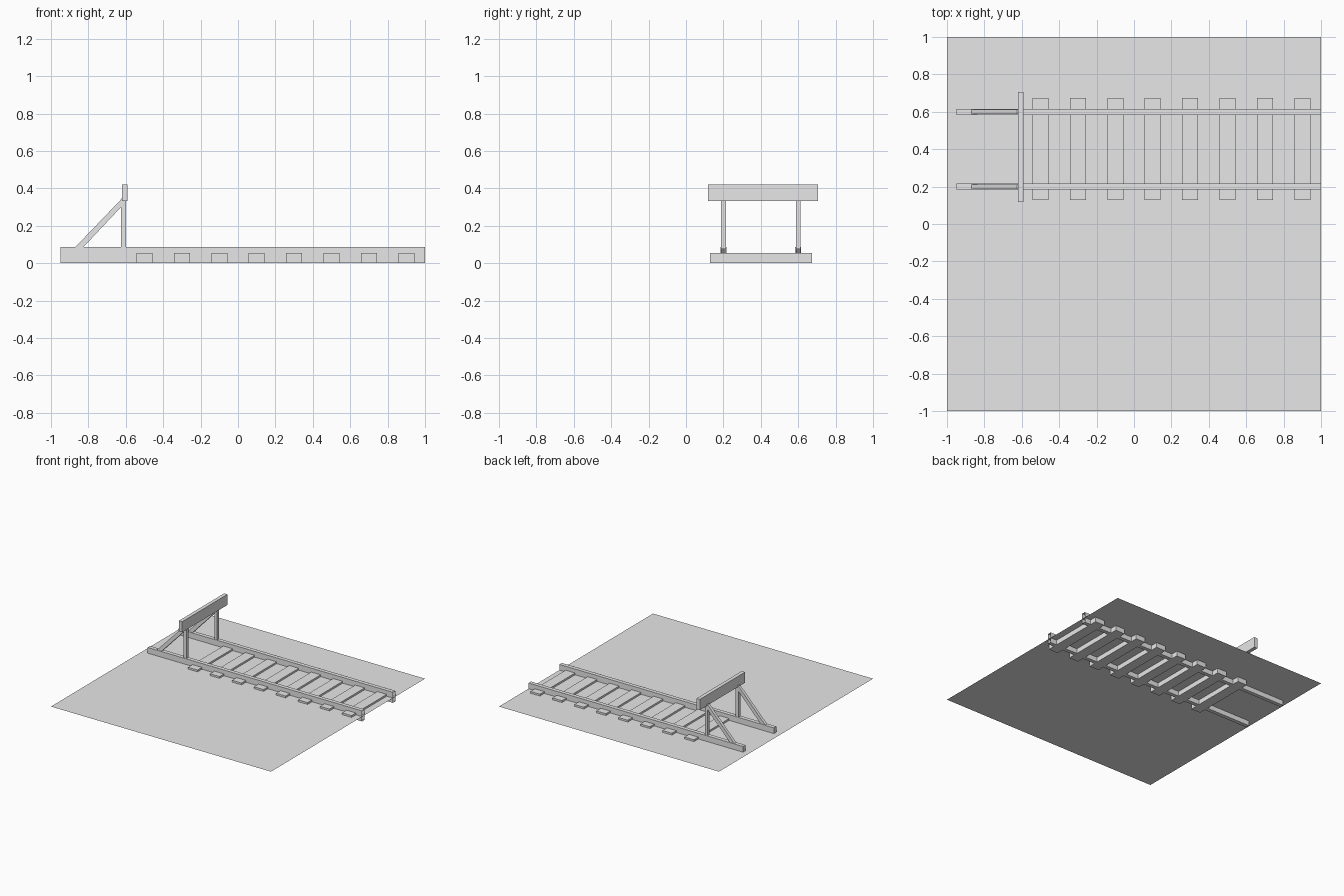
import bpy
import bmesh
from mathutils import Matrix, Vector

cube = bpy.data.objects.get("Cube")
if cube:
    bpy.data.objects.remove(cube, do_unlink=True)

grey = bpy.data.materials.new("plain_grey")
grey.use_nodes = True
grey.diffuse_color = (0.8, 0.8, 0.8, 1)
grey.node_tree.nodes["Principled BSDF"].inputs["Base Color"].default_value = (0.8, 0.8, 0.8, 1)


def finish(name, bm):
    mesh = bpy.data.meshes.new(name)
    bm.to_mesh(mesh)
    bm.free()
    mesh.materials.append(grey)
    obj = bpy.data.objects.new(name, mesh)
    bpy.context.scene.collection.objects.link(obj)
    return obj


def box(name, low, high, open_end=False):
    """Box between two corners, optionally without its +x face."""
    low, high = Vector(low), Vector(high)
    bm = bmesh.new()
    bmesh.ops.create_cube(bm, size=1, matrix=Matrix.Translation((low + high) / 2)
                          @ Matrix.Diagonal((*(high - low), 1)))
    if open_end:
        bm.normal_update()
        ends = [f for f in bm.faces if f.normal.x > 0.9]
        bmesh.ops.delete(bm, geom=ends, context='FACES_ONLY')
    return finish(name, bm)


def strut(name, profile, y, width):
    """Side profile in x and z, extruded across y."""
    bm = bmesh.new()
    face = bm.faces.new([bm.verts.new((x, y - width / 2, z)) for x, z in profile])
    out = bmesh.ops.extrude_face_region(bm, geom=[face])
    moved = [v for v in out["geom"] if isinstance(v, bmesh.types.BMVert)]
    bmesh.ops.translate(bm, verts=moved, vec=(0, width, 0))
    bmesh.ops.recalc_face_normals(bm, faces=bm.faces)
    return finish(name, bm)


# Ground sheet, cutting through the track at mid height
bm = bmesh.new()
bmesh.ops.create_grid(bm, x_segments=1, y_segments=1, size=1,
                      matrix=Matrix.Translation((0, 0, 0.04)))
finish("ground_sheet", bm)

# Sleepers
for i in range(8):
    x = -0.5 + 0.2 * i
    box(f"sleeper_{i + 1}", (x - 0.043, 0.127, 0), (x + 0.043, 0.673, 0.055))

# Rails, each with its buffer upright and sloping brace
brace_profile = [(-0.885, 0.07), (-0.862, 0.048), (-0.605, 0.322), (-0.605, 0.362)]
for side, y in (("right", 0.2), ("left", 0.6)):
    box(f"{side}_rail", (-0.95, y - 0.016, 0), (1, y + 0.016, 0.087), open_end=True)
    box(f"{side}_upright", (-0.625, y - 0.013, 0.075), (-0.6, y + 0.013, 0.345))
    strut(f"{side}_brace", brace_profile, y, 0.025)

# Buffer beam across the uprights
box("buffer_beam", (-0.62, 0.118, 0.333), (-0.59, 0.706, 0.42))
